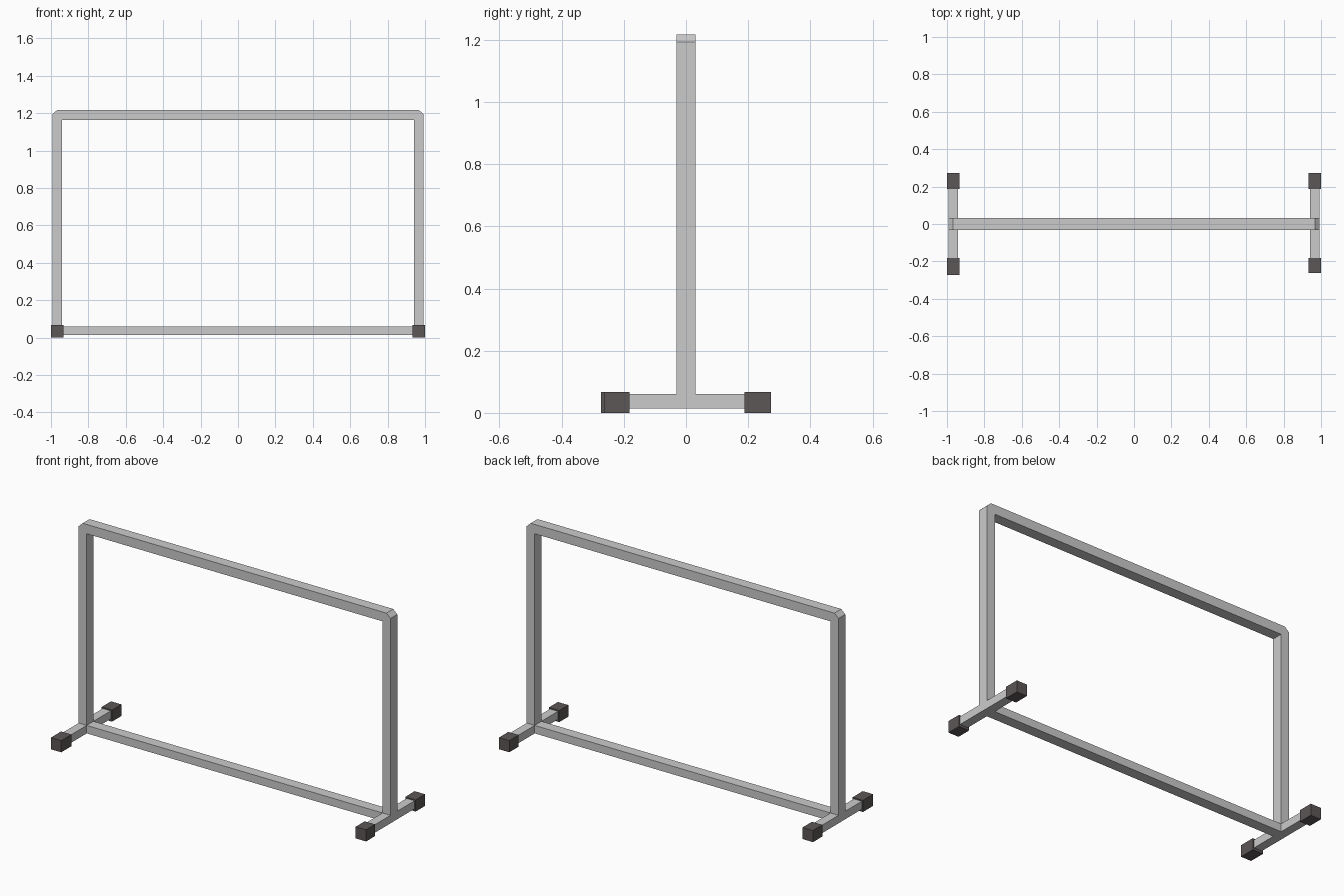
import bpy, bmesh

if "Cube" in bpy.data.objects:
    bpy.data.objects.remove(bpy.data.objects["Cube"])


def finish(name, bm, mat=None):
    bmesh.ops.recalc_face_normals(bm, faces=bm.faces)
    me = bpy.data.meshes.new(name)
    bm.to_mesh(me)
    bm.free()
    ob = bpy.data.objects.new(name, me)
    bpy.context.collection.objects.link(ob)
    if mat:
        me.materials.append(mat)
    return ob


def box(name, x, y, z, mat=None):
    bm = bmesh.new()
    bmesh.ops.create_cube(bm, size=1)
    for v in bm.verts:
        v.co = [(r[0] + r[1]) / 2 + c * (r[1] - r[0]) for r, c in zip((x, y, z), v.co)]
    return finish(name, bm, mat)


rubber = bpy.data.materials.new("dark_rubber")
rubber.diffuse_color = (0.11, 0.095, 0.095, 1)
rubber.use_nodes = True
rubber.node_tree.nodes["Principled BSDF"].inputs["Base Color"].default_value = rubber.diffuse_color

OUT, INN, D = 0.993, 0.942, 0.031      # tube outer / inner x, half depth
LOW, RAIL, TOP = 0.014, 0.06, 1.217    # base bottom / top, frame top

# Upright hoop: posts and top bar in one, with chamfered top corners
half = [(INN, RAIL), (OUT, RAIL), (OUT, 1.193), (0.967, TOP)]
outline = half + [(-x, z) for x, z in reversed(half)] + [(-INN, 1.163), (INN, 1.163)]
bm = bmesh.new()
face = bm.faces.new([bm.verts.new((x, -D, z)) for x, z in outline])
ext = bmesh.ops.extrude_face_region(bm, geom=[face], use_keep_orig=True)
verts = [g for g in ext["geom"] if isinstance(g, bmesh.types.BMVert)]
bmesh.ops.translate(bm, verts=verts, vec=(0, 2 * D, 0))
finish("upright_frame", bm)

# Bottom rail between the feet
box("bottom_rail", (-INN, INN), (-D, D), (LOW, RAIL))

# Feet and their rubber end caps (front left cap sits slightly further out)
for side, s in (("left", -1), ("right", 1)):
    box(side + "_foot_bar", sorted((s * INN, s * OUT)), (-0.255, 0.255), (LOW, RAIL))
    capx = sorted((s * 0.934, s))
    front = (-0.274, -0.181) if s < 0 else (-0.263, -0.181)
    box(side + "_front_cap", capx, front, (0, 0.067), rubber)
    box(side + "_back_cap", capx, (0.188, 0.273), (0, 0.067), rubber)
